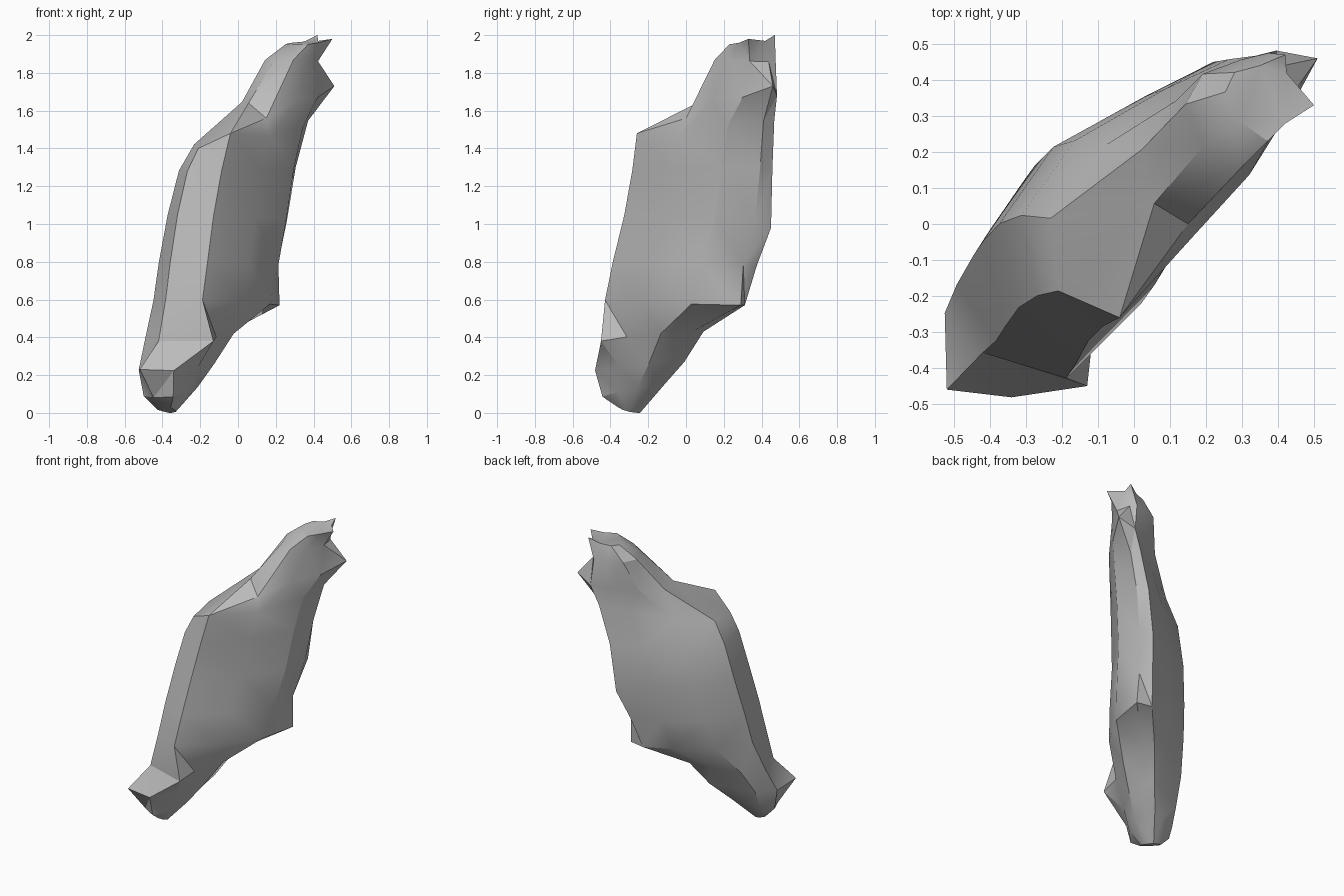
import bpy
import bmesh
import math
from mathutils import Vector

default_cube = bpy.data.objects.get("Cube")
if default_cube:
    bpy.data.objects.remove(default_cube)

# Slab axes: along runs near-right to far-left, across is the thickness
ALONG = Vector((1, 1, 0)).normalized()
ACROSS = Vector((1, -1, 0)).normalized()

# Cross-section outline: (fraction along, fraction across from back to front)
PROFILE = [(0, .55), (.08, 1), (.45, 1), (.8, .85), (.98, .52),
           (1, .34), (.78, .18), (.45, 0), (.15, .1)]

# Tilted rings: near position, near z, far position, far z, front, back
RINGS = [
    (-.51, .03, -.43, 0, 0, -.13),
    (-.58, .08, -.27, .15, .07, -.20),
    (-.62, .22, -.13, .27, .10, -.23),
    (-.55, .38, .0, .43, .14, -.27),
    (-.50, .6, .30, .57, .17, -.30),
    (-.455, .8, .38, .78, .16, -.31),
    (-.39, 1.05, .46, 1.02, .14, -.31),
    (-.33, 1.28, .51, 1.3, .14, -.28),
    (-.28, 1.4, .57, 1.55, .14, -.21),
    (.08, 1.64, .62, 1.68, .13, -.16),
    (.29, 1.87, .6, 1.86, .10, -.16),
    (.41, 1.95, .6, 1.97, .10, -.10),
]

# Jagged corners pulled out of the slab
TIPS = [(-.52, -.46, .23), (-.13, -.45, .38), (.22, .29, .57),
        (.22, .45, .98), (-.04, -.26, 1.48), (.15, 0, 1.56),
        (.51, .46, 1.73), (.5, .33, 1.98), (.42, .47, 2)]


def ring_points(near, near_z, far, far_z, front, back):
    for t, s in PROFILE:
        point = ALONG * (near + (far - near) * t)
        point += ACROSS * (back + (front - back) * s)
        point.z = near_z + (far_z - near_z) * t
        yield point


def build_slab(bm):
    rings = [[bm.verts.new(p) for p in ring_points(*ring)] for ring in RINGS]
    count = len(PROFILE)
    for low, high in zip(rings, rings[1:]):
        for i in range(count):
            j = (i + 1) % count
            bm.faces.new((low[i], low[j], high[j], high[i]))
    bm.faces.new(reversed(rings[0]))
    bm.faces.new(rings[-1])
    for tip in TIPS:
        target = Vector(tip)
        nearest = min(bm.verts, key=lambda v: (v.co - target).length)
        nearest.co = target
    bmesh.ops.triangulate(bm, faces=bm.faces[:])
    bmesh.ops.recalc_face_normals(bm, faces=bm.faces[:])


# Stone material
stone = bpy.data.materials.new("stone grey")
stone.use_nodes = True
stone.diffuse_color = (.5, .5, .5, 1)
shader = next(n for n in stone.node_tree.nodes if n.type == "BSDF_PRINCIPLED")
shader.inputs["Base Color"].default_value = stone.diffuse_color

# Leaning rock slab
mesh = bpy.data.meshes.new("rock_slab")
bm = bmesh.new()
build_slab(bm)
bm.to_mesh(mesh)
bm.free()
mesh.materials.append(stone)
rock = bpy.data.objects.new("rock_slab", mesh)
bpy.context.collection.objects.link(rock)

# Soft broad faces with crisp broken edges
bpy.ops.object.select_all(action="DESELECT")
rock.select_set(True)
bpy.context.view_layer.objects.active = rock
bpy.ops.object.shade_smooth_by_angle(angle=math.radians(30))
